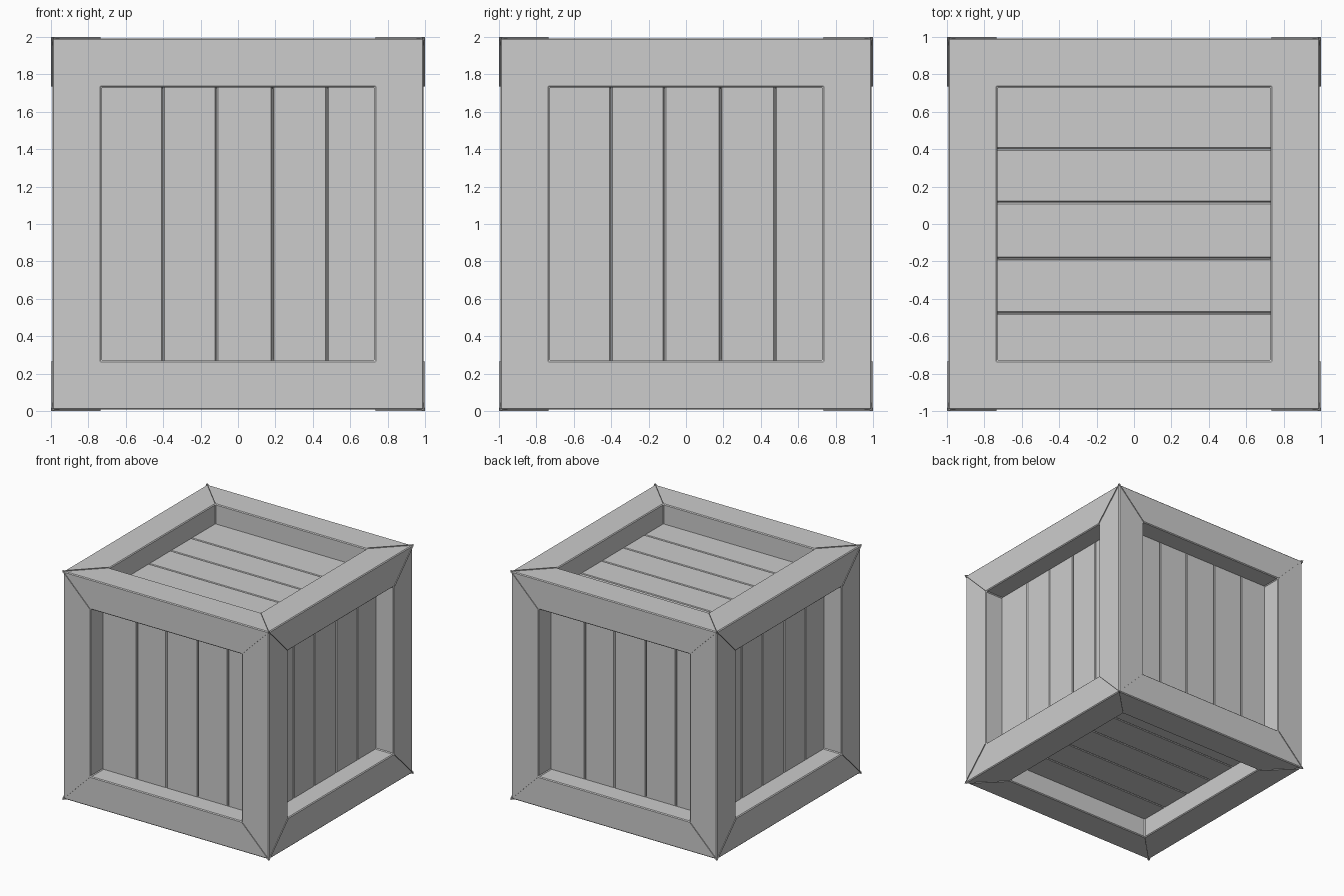
import bpy, bmesh
from mathutils import Matrix, Vector

if "Cube" in bpy.data.objects:
    bpy.data.objects.remove(bpy.data.objects["Cube"], do_unlink=True)

OUTER = 0.993     # half size of the frame
OPENING = 0.73    # half size of each recessed opening
PANEL = 0.82      # distance of the plank faces from the centre
TUCK = 0.74       # planks run slightly under the frame
CENTRE = Vector((0, 0, 1))
SEAMS = [-TUCK, -0.402, -0.116, 0.184, 0.477, TUCK]

grey = bpy.data.materials.new("plain grey")
grey.use_nodes = True
colour = (0.605, 0.605, 0.605, 1)
grey.diffuse_color = colour
grey.node_tree.nodes["Principled BSDF"].inputs["Base Color"].default_value = colour


def finish(name, bm, bevel=0):
    """Turn a bmesh into a named object with an optional edge bevel."""
    mesh = bpy.data.meshes.new(name)
    bmesh.ops.recalc_face_normals(bm, faces=bm.faces)
    bm.to_mesh(mesh)
    bm.free()
    obj = bpy.data.objects.new(name, mesh)
    obj.location = CENTRE
    mesh.materials.append(grey)
    bpy.context.collection.objects.link(obj)
    if bevel:
        mod = obj.modifiers.new("edge bevel", 'BEVEL')
        mod.width = bevel
        mod.segments = 1
        mod.limit_method = 'ANGLE'


def box(bm, low, high, matrix):
    """Add a box given by two corners in the space of one side."""
    low, high = Vector(low), Vector(high)
    size = Matrix.Diagonal(high - low).to_4x4()
    place = Matrix.Translation((low + high) / 2)
    bmesh.ops.create_cube(bm, size=1, matrix=matrix @ place @ size)


def side_matrix(across, outward):
    """Local x runs across the planks, local z points out of the crate."""
    u, w = Vector(across), Vector(outward)
    return Matrix((u, w.cross(u), w)).transposed().to_4x4()


SIDES = {
    "front": side_matrix((1, 0, 0), (0, -1, 0)),
    "left": side_matrix((0, 1, 0), (1, 0, 0)),
    "back": side_matrix((-1, 0, 0), (0, 1, 0)),
    "right": side_matrix((0, -1, 0), (-1, 0, 0)),
    "top": side_matrix((0, -1, 0), (0, 0, 1)),
    "bottom": side_matrix((0, -1, 0), (0, 0, -1)),
}

# Frame: a cube with a straight-walled recess sunk into every side
bm = bmesh.new()
bmesh.ops.create_cube(bm, size=2 * OUTER)
sides = list(bm.faces)
bmesh.ops.inset_individual(bm, faces=sides, thickness=OUTER - OPENING,
                           use_even_offset=True)
floor_depth = OUTER - PANEL + 0.015
for face in bmesh.ops.extrude_discrete_faces(bm, faces=sides)["faces"]:
    bmesh.ops.translate(bm, verts=face.verts, vec=-face.normal * floor_depth)
finish("frame", bm, 0.007)

for side, matrix in SIDES.items():
    # Planks: boards with narrow seams between them
    bm = bmesh.new()
    for start, end in zip(SEAMS, SEAMS[1:]):
        box(bm, (start + 0.002, -TUCK, PANEL - 0.03),
            (end - 0.002, TUCK, PANEL), matrix)
    finish(side + "_planks", bm, 0.006)

    # Mitre ridges: thin raised strips along the corner joints
    bm = bmesh.new()
    root2 = 2 ** 0.5
    diagonal = Matrix.Rotation(0.7853982, 4, 'Z')
    for turn in range(4):
        spin = Matrix.Rotation(turn * 1.5707963, 4, 'Z')
        box(bm, (0.737 * root2, -0.0015, OUTER - 0.01),
            (0.998 * root2, 0.0015, 1.0), matrix @ spin @ diagonal)
    finish(side + "_mitre_ridges", bm)
